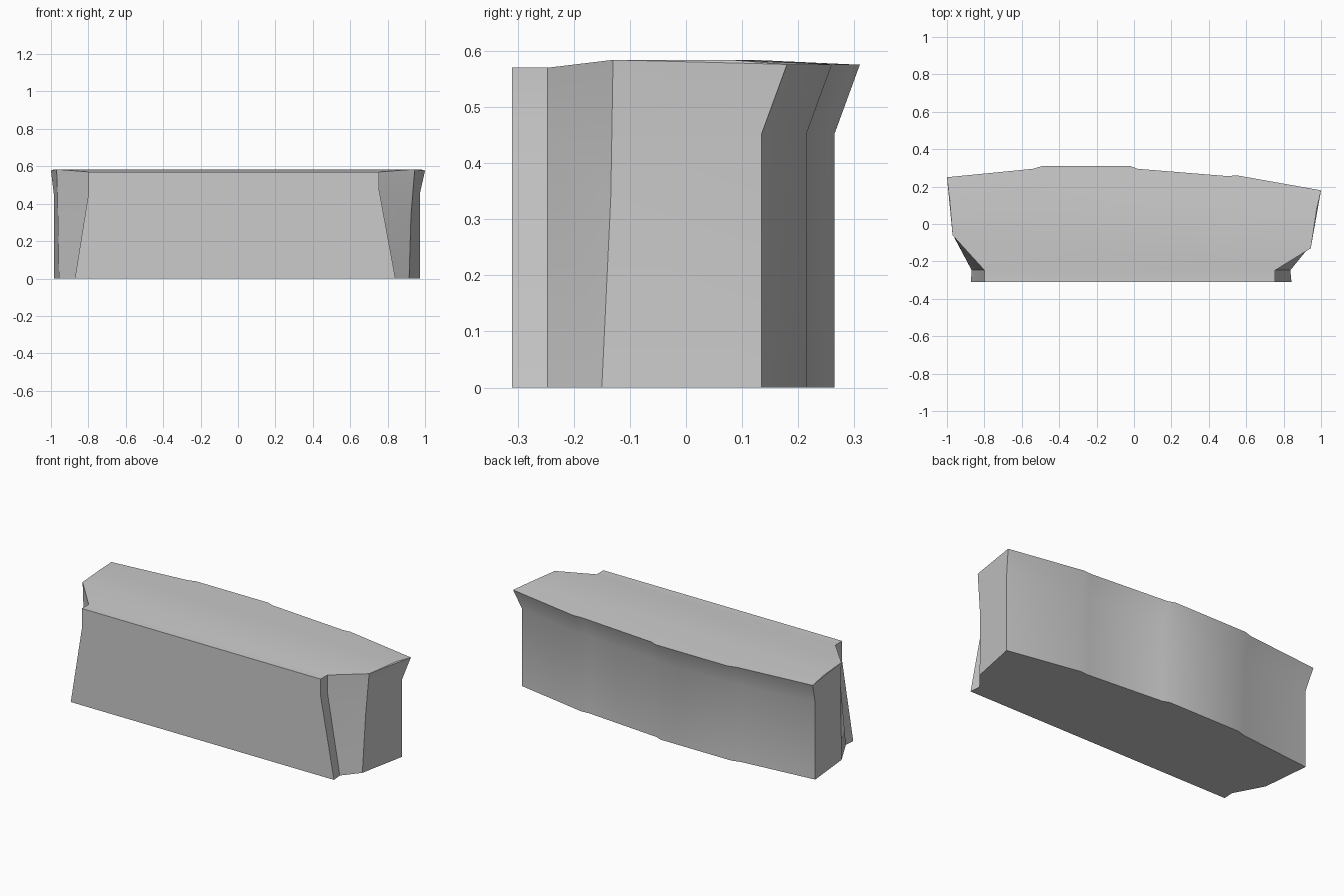
import bpy, bmesh, math

if "Cube" in bpy.data.objects:
    bpy.data.objects.remove(bpy.data.objects["Cube"], do_unlink=True)

stone = bpy.data.materials.new("grey_stone")
stone.use_nodes = True
colour = (0.6, 0.6, 0.6, 1)
stone.diffuse_color = colour
stone.node_tree.nodes["Principled BSDF"].inputs["Base Color"].default_value = colour

# Back rim, left to right, then the same line pulled in below the overhang
back_rim = [(-1, 0.25), (-0.54, 0.295), (-0.49, 0.31), (-0.02, 0.31),
            (0.02, 0.295), (0.5, 0.256), (0.55, 0.26), (1, 0.18)]
back_low = [(x * 0.985 if x < 0 else x * 0.972, y - 0.045) for x, y in back_rim]

# Front outline, right to left: side corner, notch, front edge, notch, side corner
front_rim = [(0.945, -0.13, 0.584), (0.755, -0.247, 0.57), (0.755, -0.31, 0.57),
             (-0.8, -0.31, 0.57), (-0.8, -0.247, 0.57), (-0.97, -0.06, 0.584)]
front_mid = [(0.925, -0.134, 0.34), (0.755, -0.247, 0.47), (0.755, -0.31, 0.47),
             (-0.8, -0.31, 0.45), (-0.8, -0.247, 0.45), (-0.965, -0.06, 0.45)]
front_base = [(0.915, -0.15, 0), (0.836, -0.247, 0), (0.842, -0.31, 0),
              (-0.872, -0.31, 0), (-0.868, -0.247, 0), (-0.957, -0.08, 0)]

rings = [[(x, y, 0) for x, y in back_low] + front_base,
         [(x, y, 0.453) for x, y in back_low] + front_mid,
         [(x, y, 0.576) for x, y in back_rim] + front_rim]

# Loft the sides through the three outlines
bm = bmesh.new()
base, mid, rim = [[bm.verts.new(p) for p in ring] for ring in rings]
n = len(base)
for low, high in ((base, mid), (mid, rim)):
    for i in range(n):
        j = (i + 1) % n
        bm.faces.new((low[i], low[j], high[j], high[i]))
bm.faces.new(base)

# Gently crowned top: front slope, flat middle, back slope
ridge_l = bm.verts.new((-0.984, 0.12, 0.584))
ridge_r = bm.verts.new((0.976, 0.08, 0.584))
b = len(back_rim)
bm.faces.new(rim[b:])
bm.faces.new((rim[-1], rim[b], ridge_r, ridge_l))
bm.faces.new([ridge_l, ridge_r] + rim[:b][::-1])
# Close the side slivers where the ridge meets the rim
bm.faces.new((rim[0], rim[-1], ridge_l))
bm.faces.new((rim[b], rim[b - 1], ridge_r))
bmesh.ops.triangulate(bm, faces=[f for f in bm.faces if len(f.verts) > 4])
bmesh.ops.recalc_face_normals(bm, faces=bm.faces)

mesh = bpy.data.meshes.new("stone_block")
bm.to_mesh(mesh)
bm.free()
mesh.materials.append(stone)
block = bpy.data.objects.new("stone_block", mesh)
bpy.context.collection.objects.link(block)
bpy.context.view_layer.objects.active = block
block.select_set(True)
bpy.ops.object.shade_smooth_by_angle(angle=math.radians(30))
